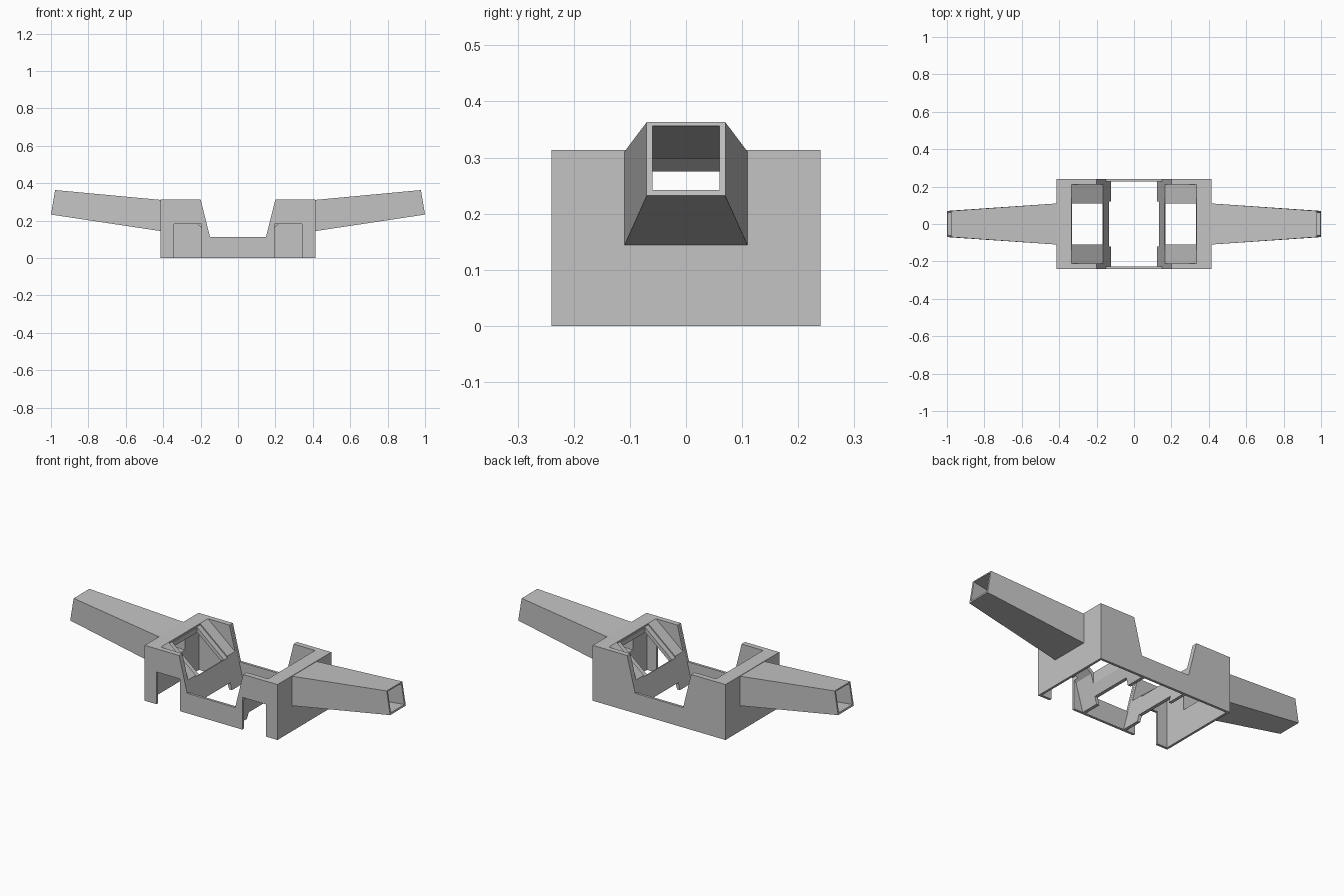
import bpy, bmesh

cube = bpy.data.objects.get("Cube")
if cube:
    bpy.data.objects.remove(cube, do_unlink=True)

GREY = (0.55, 0.55, 0.55, 1)
mat = bpy.data.materials.new("light grey")
mat.use_nodes = True
mat.diffuse_color = GREY
mat.node_tree.nodes["Principled BSDF"].inputs["Base Color"].default_value = GREY


def finish(name, bm):
    bmesh.ops.recalc_face_normals(bm, faces=bm.faces[:])
    mesh = bpy.data.meshes.new(name)
    bm.to_mesh(mesh)
    bm.free()
    mesh.materials.append(mat)
    obj = bpy.data.objects.new(name, mesh)
    bpy.context.collection.objects.link(obj)
    return obj


def prism(name, profile, y0, y1, side=1):
    """Extrude an x-z profile along y."""
    bm = bmesh.new()
    face = bm.faces.new([bm.verts.new((side * x, y0, z)) for x, z in profile])
    grown = bmesh.ops.extrude_face_region(bm, geom=[face])["geom"]
    for v in grown:
        if isinstance(v, bmesh.types.BMVert):
            v.co.y = y1
    return finish(name, bm)


def rect(x0, x1, z0, z1):
    return [(x0, z0), (x1, z0), (x1, z1), (x0, z1)]


def cut(target, cutter):
    cutter.hide_render = True
    mod = target.modifiers.new("cut", 'BOOLEAN')
    mod.operation = 'DIFFERENCE'
    mod.solver = 'EXACT'
    mod.object = cutter
    bpy.context.view_layer.objects.active = target
    bpy.ops.object.modifier_apply(modifier=mod.name)
    bpy.data.objects.remove(cutter, do_unlink=True)


H, W, D = 0.313, 0.415, 0.24     # height, half width, half depth
IN = D - 0.014                   # inner half depth


def slant(z):
    """Inner sloping wall of a pod: its x at a given height."""
    return 0.1225 + 0.25 * z


# U-shaped body with two raised pods
half = [(W, 0), (W, H), (0.2, H), (0.15, 0.113)]
body = prism("body", half + [(-x, z) for x, z in reversed(half)], -D, D)

# Open well between the pods, front and back walls remain
well = [(slant(-.1), -.1), (slant(.5), .5), (-slant(.5), .5), (-slant(-.1), -.1)]
cut(body, prism("well_cutter", well, -IN, IN))

for s in (1, -1):
    # Hollow underneath each pod, following the ramp
    hollow = [(0.402, -.1), (0.402, 0.298), (0.36, 0.298), (0.183, 0.152),
              (slant(-.1) + 0.014, -.1)]
    cut(body, prism("hollow_cutter", hollow, -IN, IN, s))
    # Sloping pocket on top, and the shallow step around its window
    for name, drop, depth in (("pocket_cutter", 0, 0.21), ("step_cutter", 0.008, 0.14)):
        ramp = [(0.335, 0.4), (0.335, H - drop), (0.165, 0.172 - drop),
                (0.1, 0.172 - drop), (0.1, 0.4)]
        cut(body, prism(name, ramp, -depth, depth, s))
    # Window through the ramp
    cut(body, prism("window_cutter", rect(0.167, 0.332, 0.1, 0.4), -0.11, 0.11, s))
    # Notch at the foot of the sloping wall
    cut(body, prism("notch_cutter", rect(0.1, 0.17, -0.1, 0.04), -0.12, 0.12, s))
    # Doorway in the front wall
    cut(body, prism("door_cutter", rect(0.195, 0.342, -0.1, 0.182), -0.3, -0.2, s))
    # Opening from the pod into the arm
    cut(body, prism("bore_cutter", rect(0.38, 0.45, 0.16, 0.297), -0.1, 0.1, s))


def section(bm, half_y, bottom, top, s):
    """Rectangular ring, given its (x, z) at the bottom and top."""
    ends = ((-half_y, bottom), (half_y, bottom), (half_y, top), (-half_y, top))
    return [bm.verts.new((s * p[0], y, p[1])) for y, p in ends]


# Tapered hollow arms, open at both ends
for s, name in ((1, "left_arm"), (-1, "right_arm")):
    bm = bmesh.new()
    rings = [section(bm, 0.11, (0.41, 0.143), (0.41, 0.31), s),
             section(bm, 0.07, (1.0, 0.232), (0.978, 0.363), s),
             section(bm, 0.06, (0.998, 0.242), (0.979, 0.356), s),
             section(bm, 0.1, (0.41, 0.158), (0.41, 0.298), s)]
    for a, b in zip(rings, rings[1:] + rings[:1]):
        for i in range(4):
            j = (i + 1) % 4
            bm.faces.new((a[i], a[j], b[j], b[i]))
    finish(name, bm)
